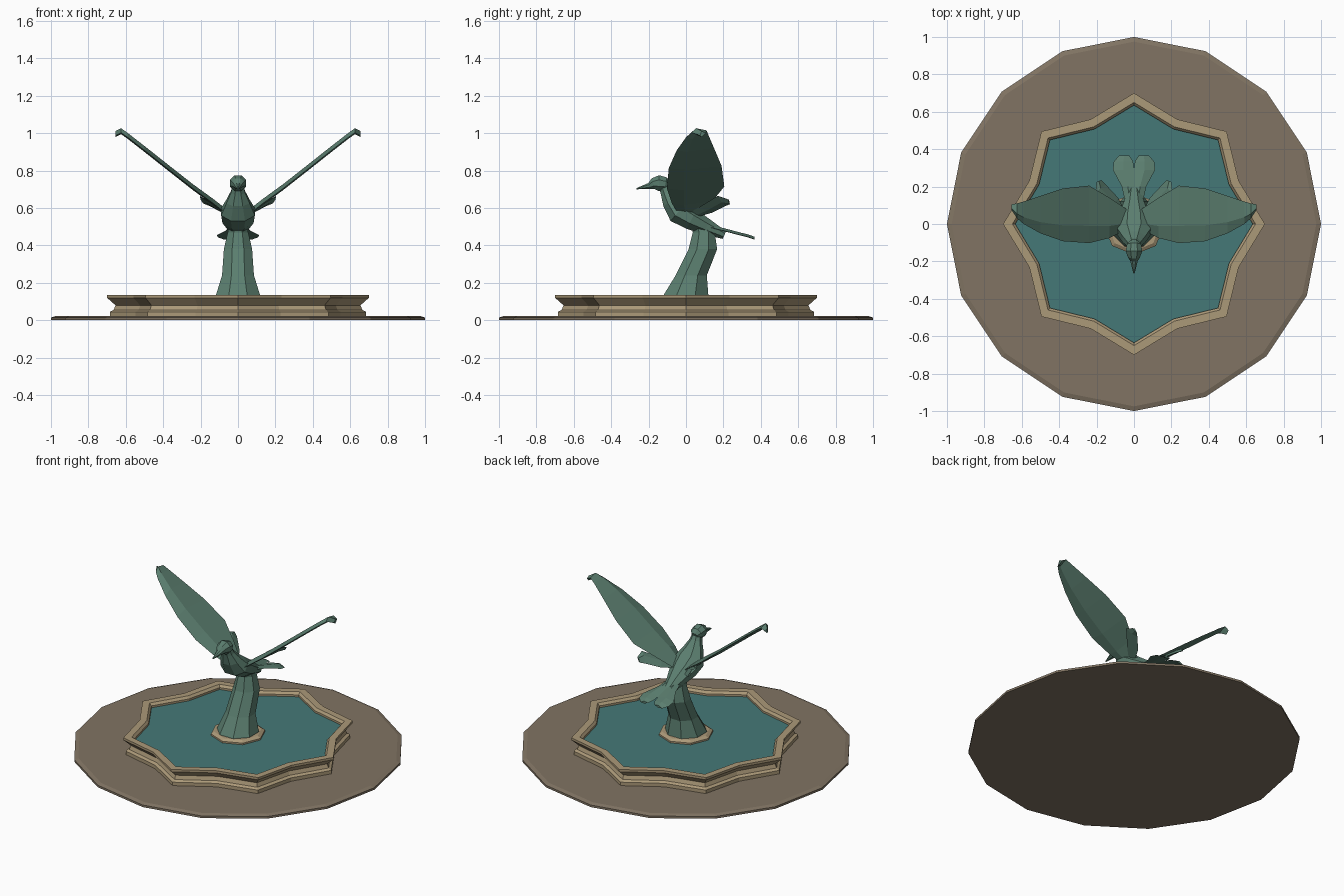
import bpy, bmesh
from math import sin, cos, pi
from mathutils import Vector

cube = bpy.data.objects.get("Cube")
if cube:
    bpy.data.objects.remove(cube, do_unlink=True)


def material(name, r, g, b):
    m = bpy.data.materials.new(name)
    m.use_nodes = True
    m.diffuse_color = (r, g, b, 1)
    bsdf = next(n for n in m.node_tree.nodes if n.type == 'BSDF_PRINCIPLED')
    bsdf.inputs["Base Color"].default_value = (r, g, b, 1)
    return m


paving = material("brown paving", 0.22, 0.175, 0.125)
stone = material("tan stone", 0.41, 0.32, 0.19)
water_mat = material("teal water", 0.06, 0.19, 0.185)
bronze = material("green bronze", 0.105, 0.21, 0.16)


def loft(name, rings, mat, caps=True, mirror=False):
    """Skin a list of equal-length closed rings."""
    bm = bmesh.new()
    rows = [[bm.verts.new(p) for p in ring] for ring in rings]
    n = len(rows[0])
    for a, b in zip(rows, rows[1:]):
        for i in range(n):
            j = (i + 1) % n
            bm.faces.new((a[i], a[j], b[j], b[i]))
    if caps:
        bm.faces.new(rows[0])
        if len(rows) > 1:
            bm.faces.new(rows[-1])
    bmesh.ops.recalc_face_normals(bm, faces=bm.faces)
    me = bpy.data.meshes.new(name)
    bm.to_mesh(me)
    bm.free()
    me.materials.append(mat)
    ob = bpy.data.objects.new(name, me)
    bpy.context.collection.objects.link(ob)
    if mirror:
        ob.modifiers.new("Mirror", 'MIRROR').use_mirror_merge = False
    return ob


def polygon(r, z, n, star=1.0):
    """Regular ring; star shrinks every other corner."""
    return [Vector((cos(2 * pi * i / n) * r * (star if i % 2 else 1),
                    sin(2 * pi * i / n) * r * (star if i % 2 else 1), z))
            for i in range(n)]


def tube(sections):
    """Octagonal rings (y, z, half width, half depth) square to their path."""
    centres = [Vector((0, s[0], s[1])) for s in sections]
    rings = []
    for k, (y, z, rx, rd) in enumerate(sections):
        t = (centres[min(k + 1, len(centres) - 1)] - centres[max(k - 1, 0)]).normalized()
        side = Vector((0, -t.z, t.y))
        ring = []
        for i in range(8):
            a = pi / 8 + i * pi / 4
            ring.append(centres[k] + (Vector((1, 0, 0)) * cos(a) * rx
                                      + side * sin(a) * rd) / cos(pi / 8))
        rings.append(ring)
    return rings


def blade(name, sections, thick, ridge):
    """Feathered panel: each section has two edge points, ridge sets the crown."""
    rings = []
    for a, b in sections:
        a, b = Vector(a), Vector(b)
        mid = a.lerp(b, ridge)
        up = Vector((0, 0, thick))
        rings.append([a, mid + up, b, mid - up * 0.6])
    return loft(name, rings, bronze, mirror=True)


# Round paving slab
loft("paving_slab", [polygon(r, z, 16) for r, z in
                     [(1, 0), (1, 0.014), (0.975, 0.022)]], paving)

# Star-shaped basin wall with a moulded outside
basin_profile = [(0.685, 0.02), (0.685, 0.045), (0.665, 0.055), (0.655, 0.08),
                 (0.70, 0.12), (0.70, 0.135), (0.65, 0.135), (0.635, 0.12), (0.635, 0.09)]
loft("basin_wall", [polygon(r, z, 16, 0.865) for r, z in basin_profile], stone, caps=False)
loft("water", [polygon(0.636, 0.107, 16, 0.865)], water_mat)

# Collar around the foot of the pedestal
loft("pedestal_collar", [polygon(r, z, 8) for r, z in
                         [(0.165, 0.09), (0.165, 0.118), (0.145, 0.13)]], stone)

# Leaning pedestal
pedestal = []
for y, z, rx, ry in [(0, 0.1, 0.125, 0.13), (0, 0.135, 0.12, 0.122),
                     (0.028, 0.24, 0.087, 0.085), (0.09, 0.38, 0.077, 0.078),
                     (0.095, 0.47, 0.056, 0.06), (0.07, 0.53, 0.045, 0.045)]:
    pedestal.append([Vector((rx * cos(a) * 1.06, y + ry * sin(a) * 1.06, z))
                     for a in [pi / 8 + i * pi / 4 for i in range(8)]])
loft("pedestal", pedestal, bronze)

# Bird: head, then body from neck to rump
head = [(-0.265, 0.703, 0.003, 0.003), (-0.195, 0.718, 0.02, 0.017),
        (-0.175, 0.73, 0.032, 0.03), (-0.145, 0.733, 0.044, 0.042),
        (-0.11, 0.728, 0.038, 0.036), (-0.09, 0.72, 0.02, 0.018)]
loft("bird_head", tube(head), bronze)
body = [(-0.125, 0.735, 0.025, 0.025), (-0.105, 0.685, 0.038, 0.032),
        (-0.08, 0.635, 0.062, 0.048), (-0.04, 0.58, 0.09, 0.065),
        (0.03, 0.54, 0.083, 0.058), (0.11, 0.5, 0.055, 0.043),
        (0.205, 0.455, 0.028, 0.022)]
loft("bird_body", tube(body), bronze)

# Wings: (span, leading y, trailing y, height)
wing = [(0.04, -0.03, 0.08, 0.565), (0.13, -0.075, 0.14, 0.635),
        (0.24, -0.102, 0.205, 0.715), (0.38, -0.092, 0.19, 0.825),
        (0.5, -0.05, 0.15, 0.92), (0.59, 0.0, 0.12, 0.99),
        (0.625, 0.03, 0.11, 1.015), (0.655, 0.075, 0.105, 1.0)]
blade("wings", [((x, a, z - 0.012), (x, b, z)) for x, a, b, z in wing], 0.02, 0.3)

# Inner flight feathers behind each shoulder
inner = [((0.04, 0.0, 0.565), (0.05, 0.07, 0.555)),
         ((0.12, 0.08, 0.61), (0.085, 0.14, 0.575)),
         ((0.205, 0.17, 0.665), (0.15, 0.21, 0.61)),
         ((0.2, 0.225, 0.645), (0.175, 0.235, 0.62))]
blade("inner_feathers", inner, 0.012, 0.5)

# Two-lobed tail fan: (y, inner x, outer x, height)
tail = [(0.08, 0.0, 0.04, 0.515), (0.2, 0.0, 0.065, 0.487),
        (0.29, 0.0, 0.113, 0.463), (0.335, 0.005, 0.108, 0.452),
        (0.365, 0.025, 0.08, 0.441)]
blade("tail_fan", [((a, y, z), (b, y, z - 0.008)) for y, a, b, z in tail], 0.01, 0.5)
